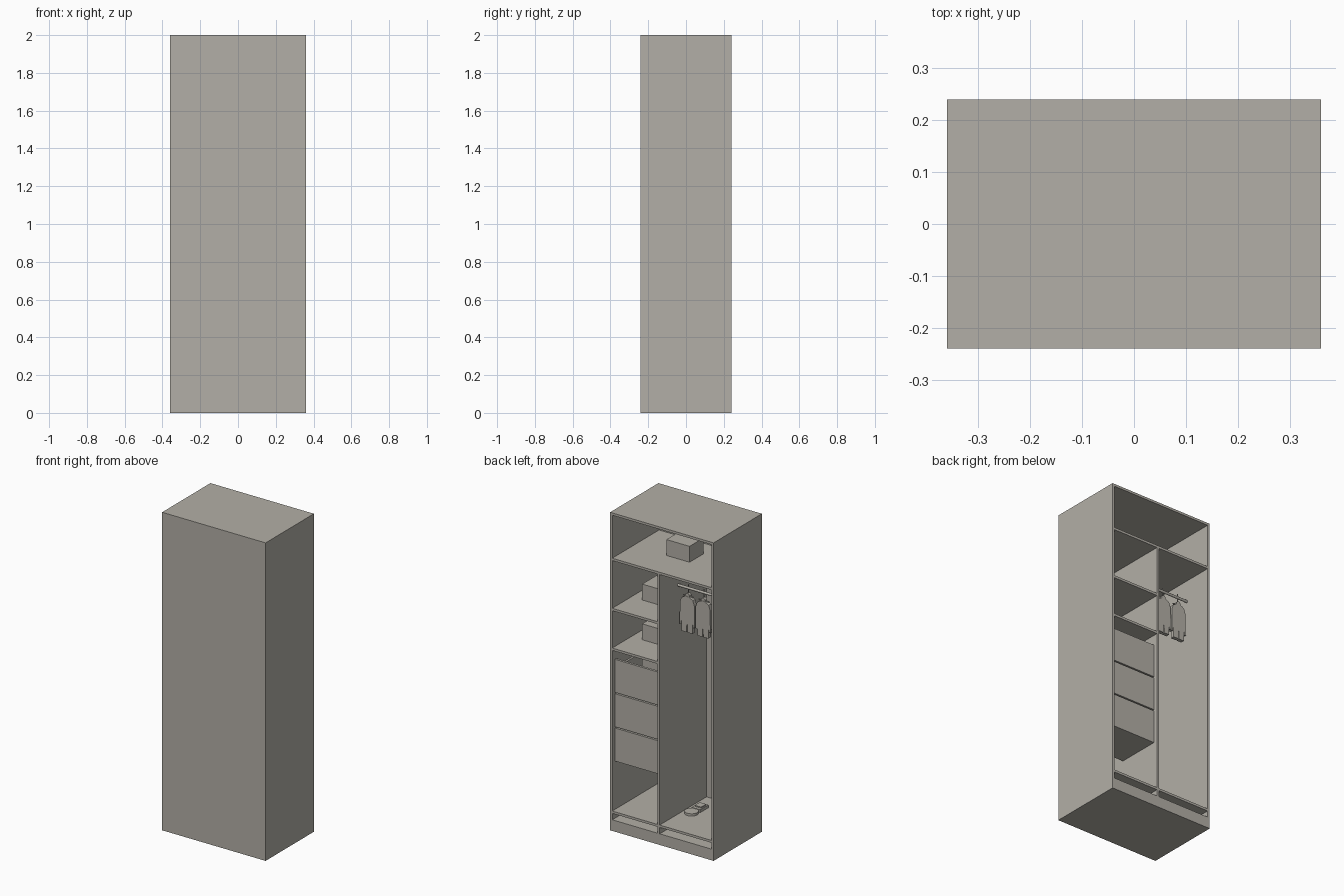
import bpy, bmesh, math

if "Cube" in bpy.data.objects:
    bpy.data.objects.remove(bpy.data.objects["Cube"])

mat = bpy.data.materials.new("warm_grey")
mat.diffuse_color = (0.45, 0.43, 0.385, 1)
mat.use_nodes = True
mat.node_tree.nodes["Principled BSDF"].inputs["Base Color"].default_value = mat.diffuse_color

W, D, H, T = 0.36, 0.24, 2.0, 0.015   # half width, half depth, height, panel thickness
DIV = (0.015, 0.03)                   # divider, x range


def finish(name, bm):
    bmesh.ops.recalc_face_normals(bm, faces=bm.faces)
    me = bpy.data.meshes.new(name)
    bm.to_mesh(me)
    bm.free()
    me.materials.append(mat)
    ob = bpy.data.objects.new(name, me)
    bpy.context.collection.objects.link(ob)
    return ob


def add_box(bm, x, y, z):
    """Box from (min, max) ranges on each axis."""
    verts = bmesh.ops.create_cube(bm, size=1)["verts"]
    for v in verts:
        for i, (lo, hi) in enumerate((x, y, z)):
            v.co[i] = lo + (v.co[i] + 0.5) * (hi - lo)


def box(name, x, y, z):
    bm = bmesh.new()
    add_box(bm, x, y, z)
    return finish(name, bm)


def cylinder(name, loc, r, h, rot=(0, 0, 0), sides=24):
    bm = bmesh.new()
    bmesh.ops.create_cone(bm, cap_ends=True, segments=sides, radius1=r, radius2=r, depth=h)
    ob = finish(name, bm)
    ob.location, ob.rotation_euler = loc, rot
    for p in ob.data.polygons:
        p.use_smooth = len(p.vertices) == 4
    return ob


def slab(name, outline, y, t):
    """Outline in x, z extruded along y."""
    bm = bmesh.new()
    f = bm.faces.new([bm.verts.new((px, y, pz)) for px, pz in outline])
    ext = bmesh.ops.extrude_face_region(bm, geom=[f])["geom"]
    for v in ext:
        if isinstance(v, bmesh.types.BMVert):
            v.co.y += t
    return finish(name, bm)


# Carcass
inner_y = (-D + T, D)
box("front_panel", (-W, W), (-D, -D + T), (0, H))
box("left_side", (-W, -W + T), inner_y, (0, H))
box("right_side", (W - T, W), inner_y, (0, H))
inner_x = (-W + T, W - T)
box("top_panel", inner_x, inner_y, (H - T, H))
box("plinth", inner_x, inner_y, (0, 0.07))
box("bottom_shelf", inner_x, inner_y, (0.11, 0.125))
box("upper_shelf", inner_x, inner_y, (1.7, 1.715))
box("divider", DIV, inner_y, (0.125, 1.7))
box("divider_foot", DIV, inner_y, (0.07, 0.11))

# Side shelves with storage boxes
for top in (1.4, 1.15):
    box("side_shelf", (DIV[1], W - T), inner_y, (top - T, top))
    box("storage_box", (0.07, 0.27), (-0.09, 0.05), (top, top + 0.1))
box("top_box", (-0.047, 0.114), (-0.108, 0.032), (1.715, 1.815))

# Open drawers
dx = (DIV[1] + 0.002, W - T - 0.002)
for i in range(3):
    z = 0.43 + i * 0.216
    bm = bmesh.new()
    add_box(bm, dx, (0.2, 0.215), (z, z + 0.208))
    add_box(bm, dx, (-0.06, 0.2), (z, z + 0.012))
    add_box(bm, dx, (-0.06, -0.048), (z + 0.012, z + 0.16))
    for x in (dx[0], dx[1] - 0.012):
        add_box(bm, (x, x + 0.012), (-0.048, 0.2), (z + 0.012, z + 0.16))
    finish("drawer", bm)
box("drawer_box", (0.07, 0.27), (-0.04, 0.05), (0.874, 1.06))

# Clothes rail
RY, RZ = 0.056, 1.565
cylinder("clothes_rail", ((DIV[0] - W + T) / 2, RY, RZ), 0.008, W - T + DIV[0],
         (0, math.pi / 2, 0), 16)

# Garments on hangers: half outline mirrored about the hanger
half = [(0.012, 1.515), (0.04, 1.5), (0.05, 1.47), (0.052, 1.33),
        (0.042, 1.33), (0.04, 1.36), (0.038, 1.29), (0.003, 1.29), (0.002, 1.34)]
for i in range(3):
    cx = -0.055 - i * 0.11
    outline = [(cx + x, z) for x, z in half] + [(cx - x, z) for x, z in reversed(half)]
    slab("garment", outline, RY - 0.012, 0.024)
    box("hanger_bar", (cx - 0.035, cx + 0.035), (RY - 0.003, RY + 0.003), (1.512, 1.518))
    cylinder("hanger_hook", (cx, RY, 1.55), 0.003, 0.075, sides=8)
    cylinder("hanger_collar", (cx, RY, 1.52), 0.015, 0.02, (math.pi / 2, 0, 0), 16)

# Items on the wardrobe floor
cylinder("round_case", (-0.042, 0.005, 0.1325), 0.04, 0.015)
box("flat_case", (-0.078, -0.018), (-0.11, -0.03), (0.125, 0.143))
box("flat_case_lid", (-0.07, -0.026), (-0.1, -0.05), (0.143, 0.15))
